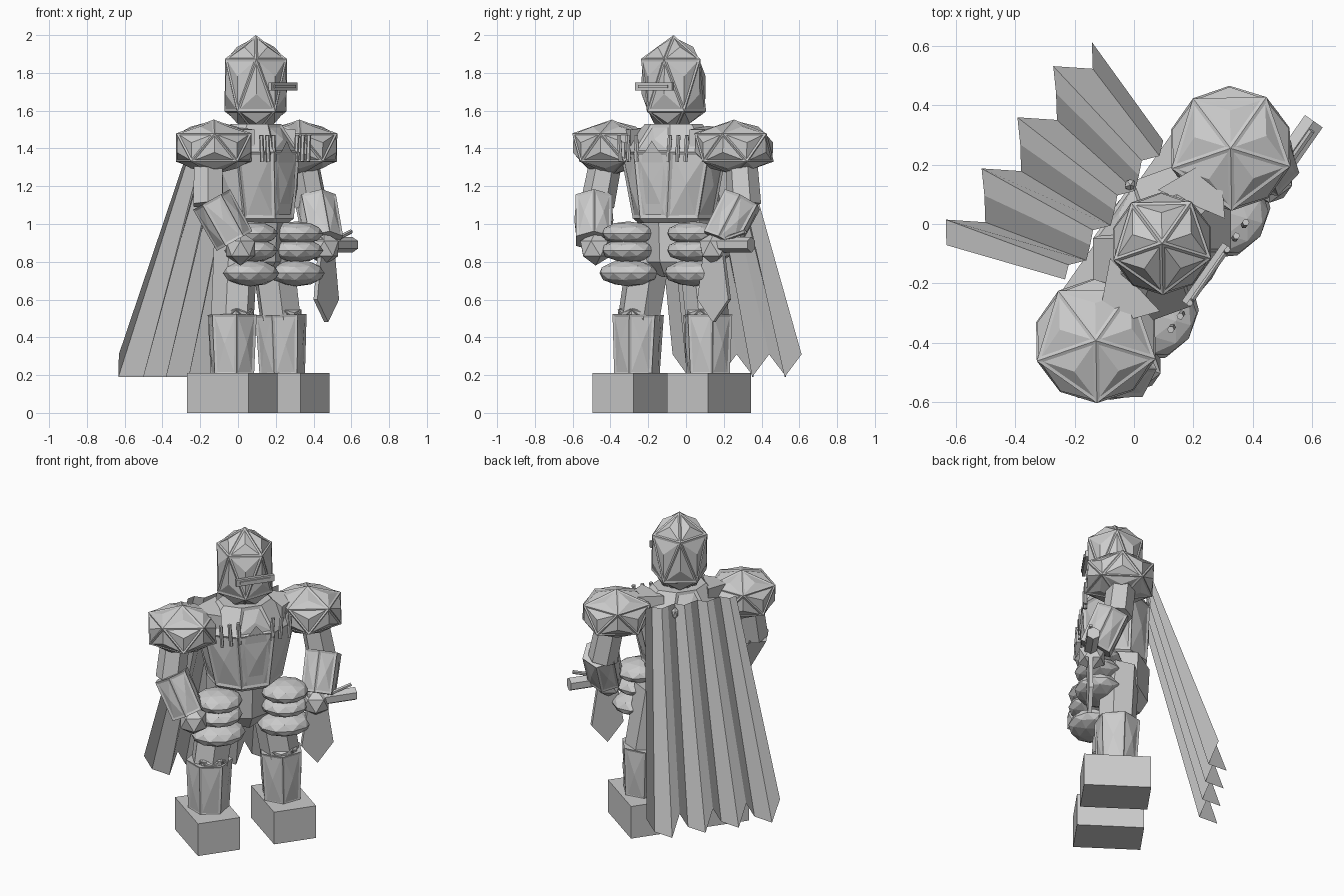
import bpy, bmesh, math
from mathutils import Matrix, Vector

if "Cube" in bpy.data.objects:
    bpy.data.objects.remove(bpy.data.objects["Cube"])

TURN = Matrix.Rotation(math.radians(55), 4, 'Z')   # whole figure is turned


def finish(name, bm):
    bmesh.ops.recalc_face_normals(bm, faces=bm.faces)
    me = bpy.data.meshes.new(name)
    bm.to_mesh(me)
    bm.free()
    ob = bpy.data.objects.new(name, me)
    bpy.context.collection.objects.link(ob)
    ob.matrix_world = TURN
    return ob


def panel(bm, faces, width, depth, peak):
    """Leave a rim along the edges of each face and raise a pyramid inside it."""
    faces = list(faces)
    bmesh.ops.inset_individual(bm, faces=faces, thickness=width, depth=depth)
    bmesh.ops.poke(bm, faces=faces, offset=peak)


def gem(name, loc, size, sub=1, ornate=False, boxy=1.0):
    """Faceted ball; boxy < 1 makes its sides taller."""
    bm = bmesh.new()
    bmesh.ops.create_icosphere(bm, subdivisions=sub, radius=1)
    for v in bm.verts:
        v.co.z = math.copysign(min(abs(v.co.z), 1) ** boxy, v.co.z)
    if ornate:
        bm.normal_update()
        panel(bm, bm.faces, 0.10, -0.012, 0.11)
    bmesh.ops.transform(bm, matrix=Matrix.LocRotScale(Vector(loc), None, Vector(size)),
                        verts=bm.verts)
    return finish(name, bm)


def limb(name, a, b, r1, r2, sides=6, ornate=False):
    a, b = Vector(a), Vector(b)
    d = b - a
    bm = bmesh.new()
    bmesh.ops.create_cone(bm, cap_ends=True, segments=sides, radius1=r1, radius2=r2, depth=d.length)
    if ornate:
        panel(bm, [f for f in bm.faces if len(f.verts) == 4], 0.02, -0.004, 0.012)
    m = Matrix.Translation((a + b) / 2) @ d.to_track_quat('Z', 'Y').to_matrix().to_4x4()
    bmesh.ops.transform(bm, matrix=m, verts=bm.verts)
    return finish(name, bm)


def box(name, loc, size):
    bm = bmesh.new()
    bmesh.ops.create_cube(bm, size=1, matrix=Matrix.LocRotScale(Vector(loc), None, Vector(size)))
    return finish(name, bm)


def loft(name, y, sections, sides=8, ornate=False):
    bm = bmesh.new()
    rings = []
    k = 1 / math.cos(math.pi / sides)
    for z, hx, hy in sections:
        ang = [2 * math.pi * (i + 0.5) / sides for i in range(sides)]
        rings.append([bm.verts.new((hx * k * math.cos(t), y + hy * k * math.sin(t), z)) for t in ang])
    for lo, hi in zip(rings, rings[1:]):
        for i in range(sides):
            j = (i + 1) % sides
            bm.faces.new((lo[i], lo[j], hi[j], hi[i]))
    walls = list(bm.faces)
    bm.faces.new(rings[0][::-1])
    bm.faces.new(rings[-1])
    if ornate:
        bm.normal_update()
        panel(bm, [f for f in walls if f.calc_area() > 0.03], 0.022, -0.006, 0.018)
    return finish(name, bm)


def plate(name, outline, y, thick):
    """Flat outline in x/z, given thickness in y."""
    bm = bmesh.new()
    f = bm.faces.new([bm.verts.new((x, y, z)) for x, z in outline])
    ext = bmesh.ops.extrude_face_region(bm, geom=[f])['geom']
    bmesh.ops.translate(bm, vec=(0, thick, 0),
                        verts=[v for v in ext if isinstance(v, bmesh.types.BMVert)])
    return finish(name, bm)


# head
gem("helmet", (0, -.115, 1.735), (.193, .193, .265), ornate=True, boxy=.8)
box("visor_bar", (0, -.29, 1.728), (.24, .02, .042))
box("visor_slot", (0, -.297, 1.728), (.19, .02, .018))

# trunk
loft("breastplate", -.115, [(1.005, .18, .16), (1.03, .21, .185),
                            (1.38, .285, .20), (1.53, .15, .12)], ornate=True)
bm = bmesh.new()
rim = [bm.verts.new((x, -.300 - .035 * (z - 1), z))
       for x, z in ((-.05, 1.05), (.05, 1.05), (.09, 1.2), (.065, 1.36), (0, 1.44), (-.065, 1.36), (-.09, 1.2))]
bmesh.ops.poke(bm, faces=[bm.faces.new(rim)], offset=.045)
finish("chest_ridge", bm)
loft("pelvis", -.08, [(.72, .06, .10), (.80, .20, .14), (1.02, .20, .15)], sides=6)

for s, side in ((-1, "right"), (1, "left")):
    # chest rods
    for i in range(3):
        x = s * (.10 + .055 * i)
        limb(f"{side}_chest_rod", (x, -.305, 1.33), (x + .01 * s, -.305, 1.47), .012, .012)
    # arms
    gem(f"{side}_pauldron", (.395 * s, -.12, 1.405), (.235, .235, .148), ornate=True, boxy=.85)
    bm = bmesh.new()
    bmesh.ops.convex_hull(bm, input=[bm.verts.new((x * s, y, z)) for x, y, z in (
        (.14, .0, 1.52), (.36, -.10, 1.50), (.19, -.24, 1.50), (.14, .0, 1.38),
        (.36, -.10, 1.38), (.19, -.24, 1.38))])
    finish(f"{side}_collar_plate", bm)
    limb(f"{side}_upper_arm", (.43 * s, -.11, 1.38), (.475 * s, -.14, 1.10), .085, .09)
    limb(f"{side}_gauntlet", (.48 * s, -.165, 1.13), (.41 * s, -.265, .91), .112, .108, ornate=True)
    gem(f"{side}_fist", (.385 * s, -.285, .87), (.09, .09, .09))
    # stacked thigh guards
    for z, w, h in ((.95, .145, .064), (.86, .145, .064), (.74, .165, .07)):
        gem(f"{side}_thigh_guard", (.21 * s, -.232, z), (w, .14, h), sub=2)
    # legs
    limb(f"{side}_thigh", (.16 * s, -.10, .9), (.225 * s, -.12, .48), .12, .115)
    gem(f"{side}_knee", (.22 * s, -.14, .52), (.115, .11, .06), ornate=True)
    limb(f"{side}_greave", (.23 * s, -.125, .20), (.225 * s, -.12, .52), .122, .138, ornate=True)
    box(f"{side}_boot", (.24 * s, -.13, .105), (.265, .40, .21))

# blade and its grip in the left hand
limb("grip_bar", (.33, -.297, .89), (.63, -.297, .89), .042, .042)
limb("guard_rod", (.40, -.31, .90), (.60, -.31, .96), .012, .012)
plate("blade", [(.33, .86), (.45, .86), (.49, .60), (.39, .48), (.29, .60)], -.31, .025)

# pleated cape: folds run out, back in, with an arched hem on one flank of each
bm = bmesh.new()
hem = [Vector((.42, .467, .31))]
for i in range(4):
    x = .42 - .21 * i
    hem += [Vector((x - .072, .413, .19)), Vector((x - .141, .527, .19)), Vector((x - .21, .467, .31))]
hem[-1] = Vector((-.42, .476, .31))
rows = []
for p in hem:
    top = Vector((p.x * .68, .08 + (p.y - .467) * .35, 1.49))
    rows.append((bm.verts.new(top), bm.verts.new(p)))
for (a, b), (c, d) in zip(rows, rows[1:]):
    bm.faces.new((a, b, d, c))
finish("cape", bm)
gem("cape_clasp", (.10, .085, 1.44), (.022, .022, .04))
